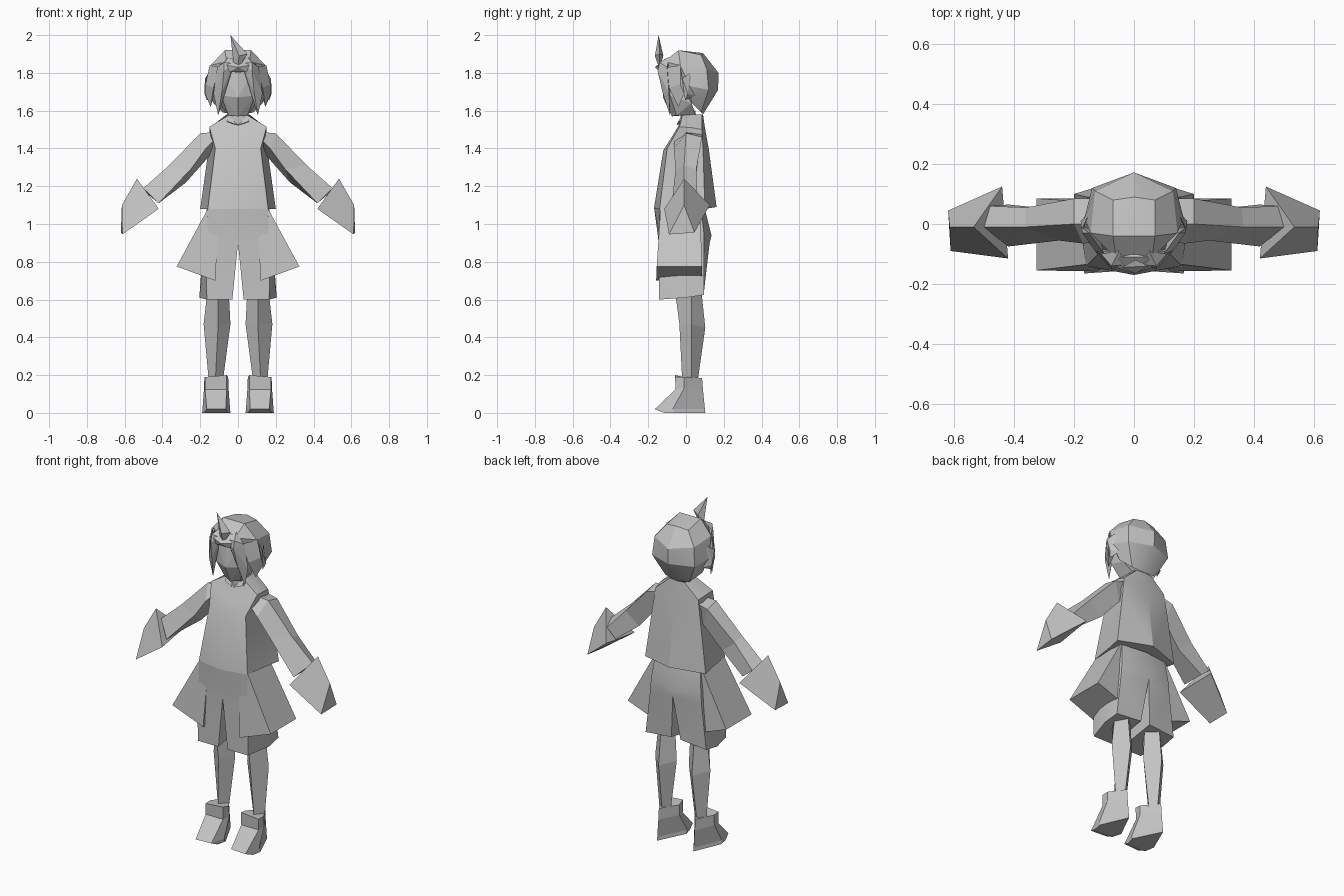
import bpy, bmesh, math

grey = bpy.data.materials.new("plain grey")
grey.diffuse_color = (0.55, 0.55, 0.55, 1)


def finish(name, bm, mirror=True, smooth=0):
    """Turn a bmesh into an object, mirrored over x when wanted."""
    if mirror:  # drop walls lying on the mirror plane
        inner = [f for f in bm.faces if all(abs(v.co.x) < 1e-4 for v in f.verts)]
        bmesh.ops.delete(bm, geom=inner, context='FACES')
        wholes = bmesh.ops.duplicate(bm, geom=bm.verts[:] + bm.edges[:] + bm.faces[:])
        for v in [g for g in wholes["geom"] if isinstance(g, bmesh.types.BMVert)]:
            v.co.x *= -1
        bmesh.ops.remove_doubles(bm, verts=bm.verts[:], dist=1e-4)
    bmesh.ops.recalc_face_normals(bm, faces=bm.faces[:])
    me = bpy.data.meshes.new(name)
    bm.to_mesh(me)
    bm.free()
    me.materials.append(grey)
    ob = bpy.data.objects.new(name, me)
    bpy.context.collection.objects.link(ob)
    if smooth:
        bpy.ops.object.select_all(action='DESELECT')
        ob.select_set(True)
        bpy.context.view_layer.objects.active = ob
        bpy.ops.object.shade_smooth_by_angle(angle=math.radians(smooth))
    return ob


def loft(name, rings, mirror=True, smooth=0):
    """Skin closed rings of points and cap both ends."""
    bm = bmesh.new()
    loops = [[bm.verts.new(p) for p in r] for r in rings]
    n = len(loops[0])
    for a, b in zip(loops, loops[1:]):
        for i in range(n):
            j = (i + 1) % n
            bm.faces.new((a[i], a[j], b[j], b[i]))
    bm.faces.new(loops[0])
    bm.faces.new(loops[-1])
    return finish(name, bm, mirror, smooth)


def hull(name, half, both=True, mirror=False, smooth=0):
    """Convex solid around points; both adds their mirror images."""
    pts = set(half) | ({(-x, y, z) for x, y, z in half} if both else set())
    bm = bmesh.new()
    for p in sorted(pts):
        bm.verts.new(p)
    res = bmesh.ops.convex_hull(bm, input=bm.verts[:])
    junk = [g for g in res["geom_interior"] if isinstance(g, bmesh.types.BMVert)]
    bmesh.ops.delete(bm, geom=junk, context='VERTS')
    return finish(name, bm, mirror, smooth)


# Hair cap and face
hull("hair_cap", [(0, -.03, 1.9), (.07, -.04, 1.92), (.07, .08, 1.895), (0, .09, 1.905),
                  (.06, -.115, 1.86), (.145, -.03, 1.84), (.13, .11, 1.82), (0, .172, 1.8),
                  (.165, .02, 1.73), (.14, .12, 1.71), (0, .17, 1.71), (.13, .03, 1.64),
                  (.08, .08, 1.59), (0, .09, 1.58), (.09, -.08, 1.8)], smooth=20)
hull("face", [(.09, -.085, 1.82), (.09, -.085, 1.68), (0, -.11, 1.8), (0, -.122, 1.67),
              (0, -.075, 1.57), (.05, -.05, 1.575), (.1, .03, 1.64), (.05, .05, 1.58)])

# Fringe, side locks and upright tuft
hull("front_lock", [(.02, -.135, 1.85), (.075, -.14, 1.855), (.05, -.09, 1.885),
                    (.075, -.15, 1.81), (.11, -.1, 1.83), (.085, -.125, 1.7),
                    (.13, -.09, 1.69), (.105, -.085, 1.575)], False, True)
hull("fringe", [(.05, -.11, 1.875), (.06, -.145, 1.84), (.045, -.14, 1.805), (0, -.165, 1.83),
                (0, -.1, 1.87)])
hull("side_lock", [(.1, -.1, 1.83), (.15, -.03, 1.84), (.172, -.03, 1.74), (.13, -.09, 1.72),
                   (.175, -.01, 1.69), (.145, -.04, 1.62), (.12, -.02, 1.7)], False, True)
hull("ear_lock", [(.155, .02, 1.8), (.175, -.02, 1.77), (.178, .01, 1.69), (.165, -.005, 1.655),
                  (.14, .05, 1.68)], False, True)
hull("tuft", [(-.04, -.145, 2.0), (.05, -.14, 1.9), (.005, -.165, 1.89), (.005, -.12, 1.89),
              (0, -.14, 1.82), (-.025, -.135, 1.86)], False)

# Neck and collar
hull("neck", [(.04, -.03, 1.6), (.04, .05, 1.6), (.05, -.03, 1.5), (.05, .06, 1.5)])
hull("collar", [(.005, -.05, 1.525), (.05, -.015, 1.585), (.06, -.04, 1.545), (.05, .0, 1.53)],
     False, True)

# Sleeveless top flaring towards the hem
loft("top", [
    [(0, -.04, 1.52), (.05, -.02, 1.575), (.06, .04, 1.58), (.05, .085, 1.58), (0, .09, 1.58)],
    [(0, -.07, 1.47), (.152, -.035, 1.515), (.15, .03, 1.51), (.14, .085, 1.5), (0, .1, 1.51)],
    [(0, -.12, 1.39), (.12, -.1, 1.4), (.135, 0, 1.4), (.155, .09, 1.4), (0, .12, 1.4)],
    [(0, -.17, 1.08), (.16, -.14, 1.08), (.18, 0, 1.08), (.2, .1, 1.08), (0, .162, 1.09)],
], smooth=25)

# Shorts with split legs
loft("shorts", [
    [(0, -.168, 1.08), (.158, -.138, 1.08), (.165, 0, 1.08), (.15, .08, 1.08), (0, .1, 1.08)],
    [(0, -.148, .93), (.165, -.142, .95), (.18, 0, .95), (.165, .095, .95), (0, .135, .94)],
    [(0, -.145, .9), (.17, -.142, .88), (.185, 0, .88), (.17, .095, .88), (0, .125, .9)],
    [(.03, -.142, .6), (.165, -.142, .6), (.205, 0, .61), (.2, .095, .625), (.03, .095, .64)],
], smooth=30)

# Flared hip panels
loft("hip_panel", [
    [(.1, -.135, 1.08), (.16, -.135, 1.08), (.16, .075, 1.08), (.1, .075, 1.08)],
    [(.12, -.158, .7), (.325, -.155, .775), (.325, .085, .775), (.12, .085, .7)],
])

# Legs, four-sided with a front ridge
loft("leg", [
    [(.105, -.06, .66), (.16, .03, .66), (.11, .08, .66), (.05, .03, .66)],
    [(.105, -.035, .47), (.182, .03, .47), (.11, .102, .45), (.04, .03, .47)],
    [(.12, -.02, .17), (.155, .03, .17), (.115, .062, .17), (.08, .03, .17)],
])

# Shoes with pointed heels
loft("shoe", [
    [(.055, -.115, 0), (.18, -.115, 0), (.19, -.06, 0), (.12, .102, 0), (.04, -.06, 0)],
    [(.065, -.158, .02), (.165, -.165, .02), (.188, -.07, .02), (.12, .1, .02), (.042, -.07, .02)],
    [(.06, -.055, .125), (.175, -.055, .125), (.18, -.01, .13), (.12, .09, .12), (.05, -.01, .13)],
    [(.06, -.058, .2), (.175, -.058, .19), (.178, -.01, .19), (.12, .085, .185), (.052, -.01, .19)],
])

# Arms, three-sided: upper ridge, lower front edge, lower back edge
loft("arm", [
    [(.14, .0, 1.485), (.12, -.06, 1.45), (.11, .06, 1.4), (.14, .085, 1.475)],
    [(.2, .0, 1.48), (.17, -.065, 1.4), (.16, .065, 1.35), (.2, .085, 1.46)],
    [(.365, -.01, 1.31), (.25, -.055, 1.29), (.275, .05, 1.22), (.36, .055, 1.29)],
    [(.5, -.01, 1.19), (.42, -.075, 1.11), (.42, .065, 1.11), (.48, .06, 1.16)],
])

# Mitten hands with a wide cuff
loft("hand", [
    [(.535, -.01, 1.24), (.42, -.115, 1.08), (.44, .125, 1.1)],
    [(.615, -.01, 1.1), (.612, -.09, .945), (.62, .045, .955)],
])
